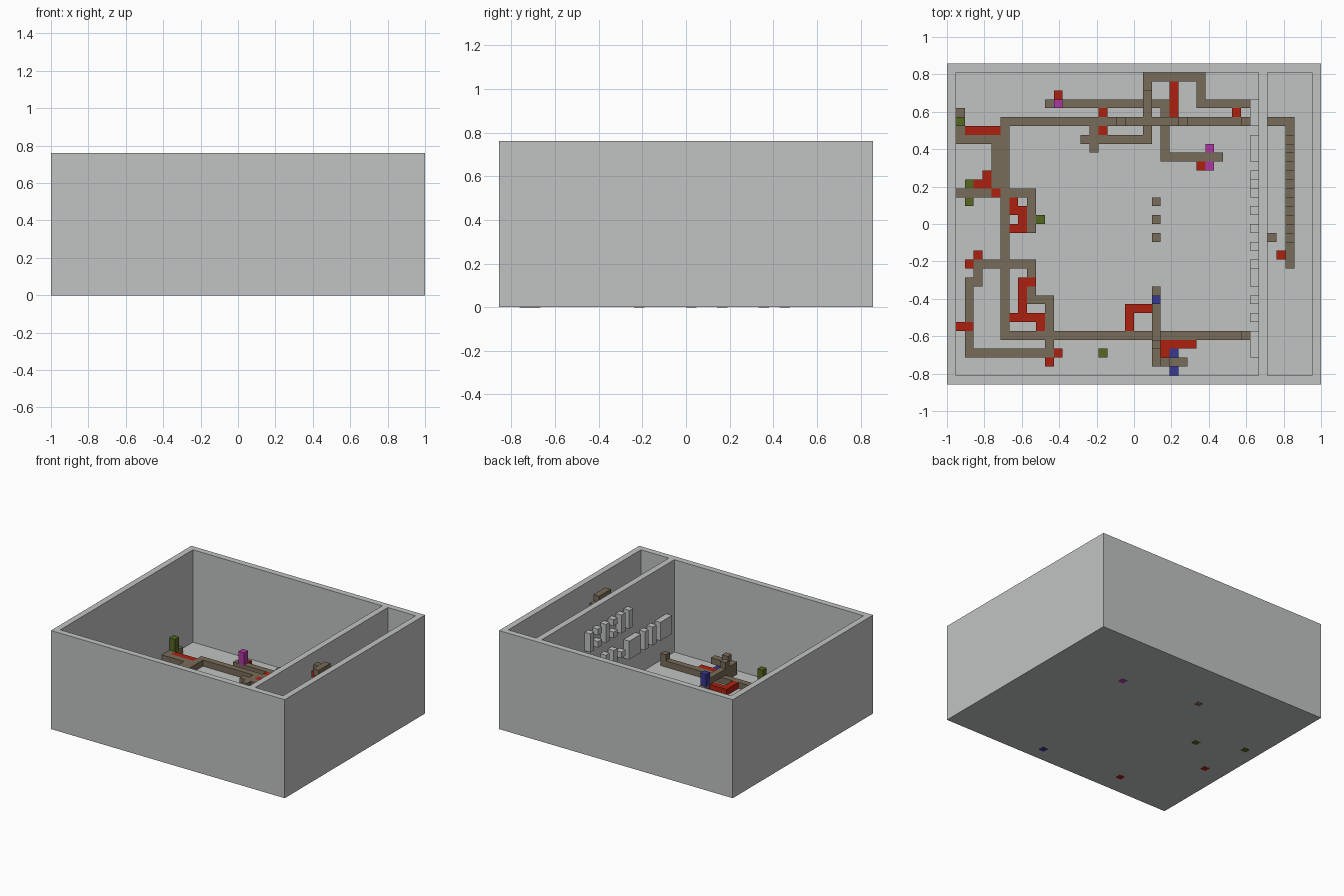
import bpy
import bmesh

if "Cube" in bpy.data.objects:
    bpy.data.objects.remove(bpy.data.objects["Cube"], do_unlink=True)

CELLS_X, CELLS_Y, CELLS_Z = 42, 36, 16
UNIT = 2 / CELLS_X


def material(name, red, green, blue):
    mat = bpy.data.materials.new(name)
    mat.use_nodes = True
    mat.diffuse_color = (red, green, blue, 1)
    shader = next(n for n in mat.node_tree.nodes if n.type == 'BSDF_PRINCIPLED')
    shader.inputs["Base Color"].default_value = (red, green, blue, 1)
    return mat


GREY = material("pale grey", .53, .55, .54)
BROWN = material("brown", .19, .15, .1)
RED = material("red", .42, .015, .005)
GREEN = material("olive green", .09, .135, .015)
BLUE = material("blue", .04, .04, .29)
PINK = material("magenta", .42, .04, .36)


def add_box(bm, low, high):
    """Add one box given by its low and high grid corners."""
    offset = (CELLS_X / 2, CELLS_Y / 2, 0)
    verts = bmesh.ops.create_cube(bm, size=1)["verts"]
    for v in verts:
        for axis in range(3):
            cell = low[axis] if v.co[axis] < 0 else high[axis]
            v.co[axis] = (cell - offset[axis]) * UNIT


def finish(bm, name, mat):
    mesh = bpy.data.meshes.new(name)
    bm.to_mesh(mesh)
    bm.free()
    mesh.materials.append(mat)
    obj = bpy.data.objects.new(name, mesh)
    bpy.context.collection.objects.link(obj)
    return obj


def boxes(name, mat, *pairs):
    bm = bmesh.new()
    for low, high in pairs:
        add_box(bm, low, high)
    return finish(bm, name, mat)


def track(name, mat, *runs, level=1, height=1):
    """Square-section tracks; every run is a string of grid corner points."""
    bm = bmesh.new()
    for run in runs:
        points = [tuple(map(int, p.split(","))) for p in run.split()]
        for (ax, ay), (bx, by) in zip(points, points[1:] or points):
            low = (min(ax, bx), min(ay, by), level)
            high = (max(ax, bx) + 1, max(ay, by) + 1, level + height)
            add_box(bm, low, high)
    return finish(bm, name, mat)


# Open-topped case with a dividing wall
X, Y, Z = CELLS_X, CELLS_Y, CELLS_Z
boxes("case_floor", GREY, ((0, 0, 0), (X, Y, 1)))
boxes("front_wall", GREY, ((0, 0, 1), (X, 1, Z)))
boxes("back_wall", GREY, ((0, Y - 1, 1), (X, Y, Z)))
boxes("right_wall", GREY, ((0, 1, 1), (1, Y - 1, Z)))
boxes("left_wall", GREY, ((X - 1, 1, 1), (X, Y - 1, Z)))
boxes("dividing_wall", GREY, ((35, 1, 1), (36, Y - 1, Z)))

# Raised blocks on the dividing wall, in two rows
track("upper_wall_blocks", GREY, "34,23", "34,19", "34,15", "34,13", level=10, height=3)
track("upper_wall_caps", GREY, "34,21", "34,17", level=12)
track("upper_wall_feet", GREY, "34,21", "34,17", level=10)
track("lower_wall_blocks", GREY, "34,3 34,5", "34,7", "34,9", "34,11 34,13", "34,17",
      "34,19", "34,22", "34,25 34,27", "34,29 34,31", level=5, height=3)
track("lower_wall_cap", GREY, "34,15", level=6)

# Main loop around the large room
track("main_loop", BROWN, "33,29 26,29", "19,29 6,29 6,5 33,5")
track("loop_end_posts", BROWN, "33,5", "33,29", level=2)
track("bridge_low_steps", BROWN, "19,29", "26,29", level=2)
track("bridge_deck", BROWN, "20,29 25,29", level=3)

# Side tracks on the right
track("rear_right_branch", BROWN, "1,30 1,27 5,27 5,21")
track("middle_right_branch", BROWN, "1,21 9,21 9,17")
track("front_right_loop", BROWN, "3,11 3,13 9,13 9,9 11,9 11,3 2,3 2,11 3,11")

# Side tracks at the back
track("rear_long_track", BROWN, "11,31 24,31 24,25 30,25")
track("rear_arch_track", BROWN, "15,27 22,27 22,34 28,34 28,31 33,31")
track("rear_arch_bridge", BROWN, "22,30 22,32", level=3)
track("rear_short_stub", BROWN, "16,26 16,28")

# Raised track at the front and loose blocks
track("front_raised_track", BROWN, "23,8 23,2 26,2", level=2)
track("front_raised_support", BROWN, "23,2 23,4", "23,8 23,10")
track("front_raised_knob", BROWN, "24,2", "23,4", level=3)
track("floor_blocks", BROWN, "23,16", "23,18", "23,20")

# Staircase in the narrow room
track("stair_start", BROWN, "36,29 38,29")
boxes("staircase", BROWN, *[((38, 29 - k, max(1, k - 1)), (39, 30 - k, k + 1))
                            for k in range(1, 15)])
track("stair_landing", BROWN, "38,13 38,14", level=14)
track("landing_block", BROWN, "36,16", level=13)
track("landing_marker", RED, "37,14", level=13)

# Red lines
track("rear_right_red", RED, "2,28 5,28", level=1)
track("middle_right_red", RED, "3,22 5,22 5,21", "4,23")
track("middle_right_red_top", RED, "5,21", level=1, height=1.02)
track("right_red_hook", RED, "7,20 7,19 8,19 8,17 7,17")
track("front_right_red_hook", RED, "8,11 8,7 7,7", "8,7 10,7 10,6")
track("front_right_red_cap", RED, "9,11", level=1, height=1.02)
track("right_red_bar", RED, "1,6 2,6", level=1, height=1.02)
track("front_red_hooks", RED, "20,6 20,8 22,8", "24,3 24,4 27,4")
track("rear_red_bar", RED, "25,30 25,33")
track("red_markers", RED, "12,32", "17,30", "17,28", "28,24", "32,30",
      "3,14", "2,13", "12,3", "11,2")

# Upright coloured posts and low side markers
track("green_posts", GREEN, "1,29", "17,3", height=3)
track("magenta_post", PINK, "12,31", height=3)
track("blue_post", BLUE, "23,9", height=3)
track("green_markers", GREEN, "2,20", "2,22", "10,18")
track("magenta_markers", PINK, "29,24", "29,26")
track("blue_markers", BLUE, "25,1", "25,3")

# Thin coloured plates on the underside
for label, mat, spots in (("magenta", PINK, ["29,25"]), ("brown", BROWN, ["16,27"]),
                          ("green", GREEN, ["9,18", "2,21"]), ("blue", BLUE, ["25,2"]),
                          ("red", RED, ["11,3", "3,13"])):
    track(label + "_base_plate", mat, *spots, level=-.02, height=.03)
